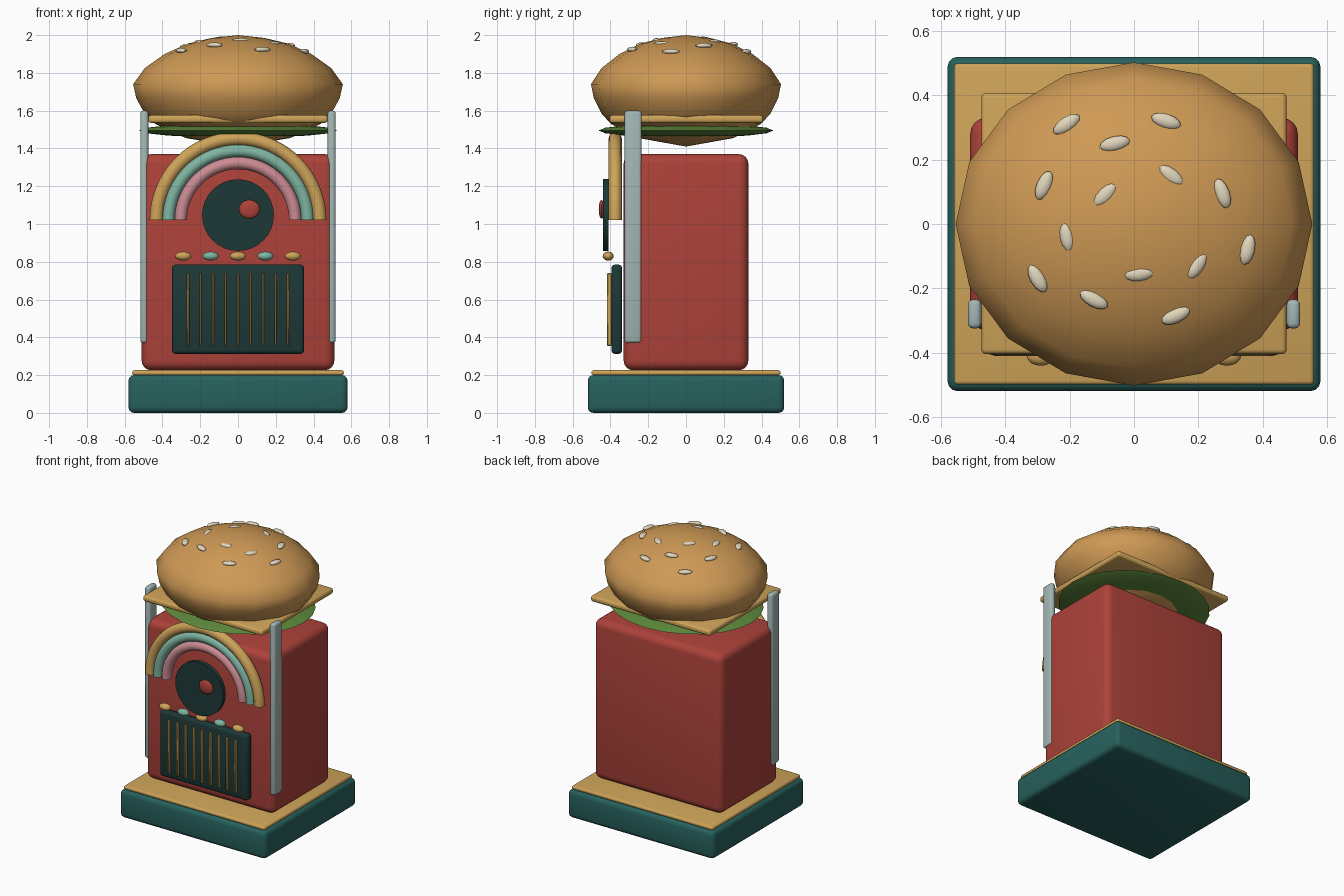
import bpy, bmesh
from math import sin, cos, pi, atan2, hypot, radians
from mathutils import Matrix, Vector

if "Cube" in bpy.data.objects:
    bpy.data.objects.remove(bpy.data.objects["Cube"])


def mat(name, r, g, b):
    m = bpy.data.materials.new(name)
    m.diffuse_color = (r, g, b, 1)
    m.use_nodes = True
    m.node_tree.nodes["Principled BSDF"].inputs["Base Color"].default_value = m.diffuse_color
    return m


TEAL = mat("teal", .02, .12, .11)
GOLD = mat("gold", .62, .37, .10)
RED = mat("red", .42, .055, .042)
DARK = mat("dark", .012, .04, .038)
MINT = mat("mint", .21, .46, .36)
PINK = mat("pink", .60, .26, .29)
CHROME = mat("chrome", .36, .47, .46)
BUN = mat("bun", .62, .32, .09)
GREEN = mat("green", .11, .25, .045)
SEED = mat("seed", .75, .67, .50)


def finish(name, bm, material, angle=40):
    bmesh.ops.recalc_face_normals(bm, faces=bm.faces)
    me = bpy.data.meshes.new(name)
    bm.to_mesh(me)
    bm.free()
    me.materials.append(material)
    ob = bpy.data.objects.new(name, me)
    bpy.context.collection.objects.link(ob)
    bpy.ops.object.select_all(action='DESELECT')
    ob.select_set(True)
    bpy.context.view_layer.objects.active = ob
    bpy.ops.object.shade_smooth_by_angle(angle=radians(angle))
    return ob


def box(name, lo, hi, material, bevel=0, segs=3):
    bm = bmesh.new()
    lo, hi = Vector(lo), Vector(hi)
    bmesh.ops.create_cube(bm, size=1, matrix=Matrix.Translation((lo + hi) / 2)
                          @ Matrix.Diagonal((*(hi - lo), 1)))
    if bevel:
        bmesh.ops.bevel(bm, geom=bm.edges[:], offset=bevel, segments=segs,
                        profile=.5, affect='EDGES')
    return finish(name, bm, material)


def ellipsoid(name, loc, radii, material, rot=0, u=16, v=8):
    bm = bmesh.new()
    bmesh.ops.create_uvsphere(bm, u_segments=u, v_segments=v, radius=1,
                              matrix=Matrix.Translation(loc) @ Matrix.Rotation(rot, 4, 'Z')
                              @ Matrix.Diagonal((*radii, 1)))
    return finish(name, bm, material, 60)


def arch(name, radius, tube, material, y=-.375, z=1.02, n=32, k=12):
    bm = bmesh.new()
    rings = []
    for i in range(n + 1):
        a = pi * i / n
        ring = []
        for j in range(k):
            t = 2 * pi * j / k
            r = radius + tube * cos(t)
            ring.append(bm.verts.new((r * cos(a), y + .035 * sin(t), z + r * sin(a))))
        rings.append(ring)
    for p, q in zip(rings, rings[1:]):
        for j in range(k):
            bm.faces.new((p[j], p[(j + 1) % k], q[(j + 1) % k], q[j]))
    bm.faces.new(rings[0])
    bm.faces.new(rings[-1])
    return finish(name, bm, material)


# plinth and cabinet
box("plinth", (-.58, -.52, 0), (.58, .52, .2), TEAL, .03)
box("plinth_trim", (-.56, -.5, .198), (.56, .5, .226), GOLD, .012)
box("cabinet", (-.51, -.33, .226), (.51, .33, 1.37), RED, .05, 4)

# chrome side posts
for s, side in ((-1, "left"), (1, "right")):
    box(side + "_post", (s * .496 - .021, -.325, .37), (s * .496 + .021, -.235, 1.6), CHROME, .016)

# rainbow arches
arch("outer_arch", .432, .036, GOLD)
arch("middle_arch", .368, .034, MINT)
arch("inner_arch", .303, .033, PINK)

# record disc and its centre knob
bm = bmesh.new()
bmesh.ops.create_cone(bm, cap_ends=True, segments=32, radius1=.19, radius2=.19, depth=.03,
                      matrix=Matrix.Translation((0, -.425, 1.047)) @ Matrix.Rotation(pi / 2, 4, 'X'))
finish("record_disc", bm, DARK)
ellipsoid("record_knob", (.06, -.447, 1.078), (.055, .015, .05), RED)

# selector buttons
for i in range(5):
    ellipsoid(f"button_{i}", (-.29 + .145 * i, -.412, .83), (.043, .029, .024), MINT if i % 2 else GOLD)

# speaker grille with bars
box("grille", (-.35, -.395, .312), (.35, -.338, .785), DARK, .02)
for i in range(9):
    x = -.264 + .066 * i
    box(f"grille_bar_{i}", (x - .006, -.418, .355), (x + .006, -.393, .74), GOLD, .004, 1)

# burger fillings
ellipsoid("lettuce", (0, 0, 1.495), (.525, .463, .038), GREEN, u=24)
box("cheese", (-.475, -.405, 1.535), (.475, .408, 1.576), GOLD, .015)

# bun: lathed profile (radius factor, height), squashed in depth
profile = [(0, 2.0), (.25, 1.985), (.48, 1.955), (.70, 1.9), (.89, 1.825), (1, 1.74),
           (.97, 1.665), (.89, 1.585), (.79, 1.53), (.5, 1.455), (0, 1.41)]
N = 16
bm = bmesh.new()
rings = [[bm.verts.new((.555 * r * cos(2 * pi * i / N), .503 * r * sin(2 * pi * i / N), z))
          for i in range(N)] for r, z in profile[1:-1]]
top = bm.verts.new((0, 0, profile[0][1]))
bottom = bm.verts.new((0, 0, profile[-1][1]))
for i in range(N):
    j = (i + 1) % N
    for p, q in zip(rings, rings[1:]):
        bm.faces.new((p[i], p[j], q[j], q[i]))
    bm.faces.new((top, rings[0][i], rings[0][j]))
    bm.faces.new((bottom, rings[-1][j], rings[-1][i]))
finish("bun", bm, BUN, 60)


def bun_height(x, y):
    f = hypot(x / .555, y / .503)
    for (r0, z0), (r1, z1) in zip(profile, profile[1:6]):
        if f <= r1:
            return z0 + (z1 - z0) * (f - r0) / (r1 - r0)
    return profile[5][1]


# sesame seeds, lying along circles around the crown
seeds = [(-.21, .31), (-.06, .25), (.10, .32), (-.28, .12), (-.09, .09), (.115, .15), (.275, .095),
         (.353, -.08), (.195, -.13), (.015, -.155), (.13, -.285), (-.125, -.235), (-.30, -.17), (-.208, -.04)]
for i, (x, y) in enumerate(seeds):
    sink = .009 if hypot(x, y) < .24 else 0
    ellipsoid(f"seed_{i}", (x, y, bun_height(x, y) + .002 - sink), (.048, .023, .014), SEED,
              atan2(y, x) + pi / 2, 12, 6)
